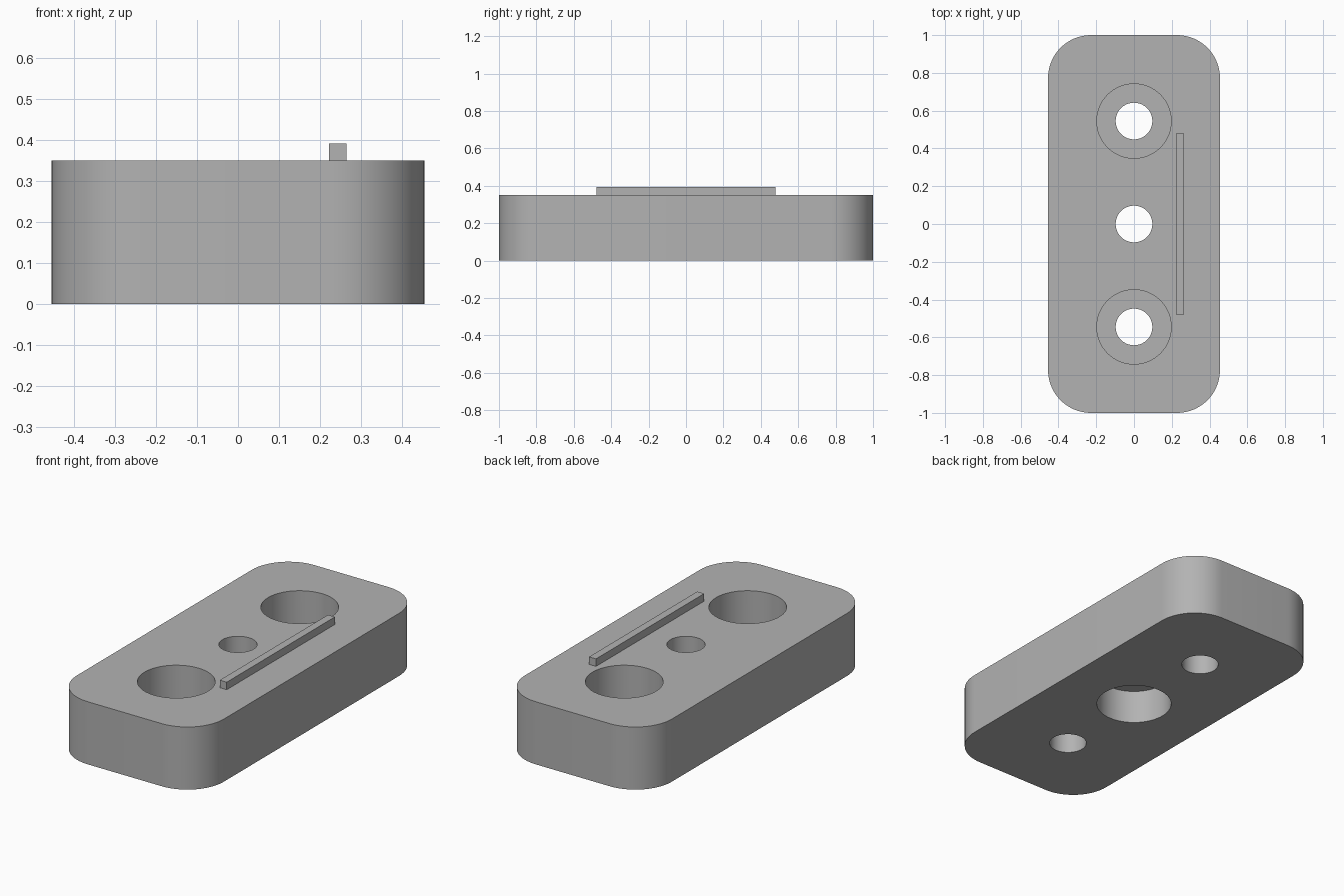
import bpy, bmesh, math

if "Cube" in bpy.data.objects:
    bpy.data.objects.remove(bpy.data.objects["Cube"], do_unlink=True)

HEIGHT = 0.35        # plate thickness
BORE_DEPTH = 0.19    # counterbore depth
HOLE_Y = 0.545       # spacing of the outer holes

grey = bpy.data.materials.new("plain grey")
grey.use_nodes = True
colour = (0.45, 0.45, 0.45, 1)
grey.diffuse_color = colour
grey.node_tree.nodes["Principled BSDF"].inputs["Base Color"].default_value = colour


def box(name, low, high, corner=0):
    """Box between two corners, with optional rounded vertical edges."""
    bm = bmesh.new()
    bmesh.ops.create_cube(bm, size=1)
    for v in bm.verts:
        v.co = [h if c > 0 else l for c, l, h in zip(v.co, low, high)]
    if corner:
        upright = [e for e in bm.edges
                   if abs(e.verts[0].co.z - e.verts[1].co.z) > 0.01]
        bmesh.ops.bevel(bm, geom=upright, offset=corner, segments=16,
                        profile=0.5, affect='EDGES')
    mesh = bpy.data.meshes.new(name)
    bm.to_mesh(mesh)
    bm.free()
    mesh.materials.append(grey)
    obj = bpy.data.objects.new(name, mesh)
    bpy.context.collection.objects.link(obj)
    return obj


def drill(target, y, radius, bottom, top):
    """Cut a vertical round hole through the target."""
    bpy.ops.mesh.primitive_cylinder_add(
        vertices=64, radius=radius, depth=top - bottom,
        location=(0, y, (top + bottom) / 2))
    cutter = bpy.context.object
    cutter.name = "hole_cutter"
    cutter.hide_render = True
    cutter.data.materials.append(grey)
    cut = target.modifiers.new("hole", 'BOOLEAN')
    cut.operation = 'DIFFERENCE'
    cut.solver = 'EXACT'
    cut.object = cutter
    bpy.ops.object.select_all(action='DESELECT')
    target.select_set(True)
    bpy.context.view_layer.objects.active = target
    bpy.ops.object.modifier_apply(modifier=cut.name)
    bpy.data.objects.remove(cutter, do_unlink=True)


# Plate with rounded corners
plate = box("plate", (-0.455, -1, 0), (0.455, 1, HEIGHT), corner=0.227)

# Through holes; the outer two are widened from above, the middle from below
for y in (-HOLE_Y, 0, HOLE_Y):
    drill(plate, y, 0.097, -0.1, HEIGHT + 0.1)
    if y:
        drill(plate, y, 0.197, HEIGHT - BORE_DEPTH, HEIGHT + 0.1)
    else:
        drill(plate, y, 0.197, -0.1, BORE_DEPTH)
bpy.ops.object.shade_smooth_by_angle(angle=math.radians(30))

# Raised rib on the top face
box("rib", (0.222, -0.478, HEIGHT), (0.265, 0.478, 0.392))
